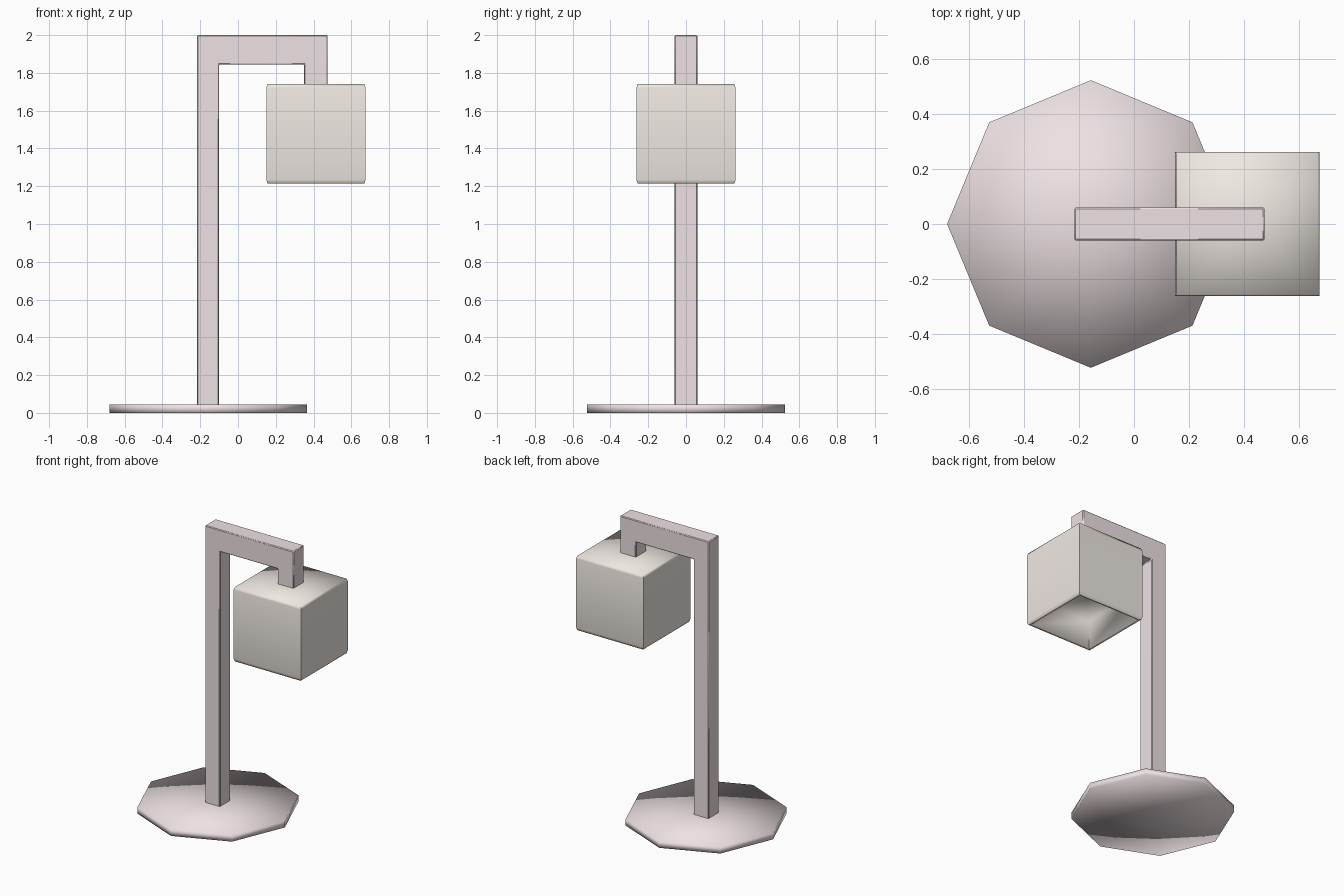
import bpy, bmesh
from math import cos, sin, tau, sqrt, radians

if "Cube" in bpy.data.objects:
    bpy.data.objects.remove(bpy.data.objects["Cube"])


def material(name, rgb):
    m = bpy.data.materials.new(name)
    m.diffuse_color = (*rgb, 1)
    m.use_nodes = True
    m.node_tree.nodes["Principled BSDF"].inputs["Base Color"].default_value = m.diffuse_color
    return m


PINK = material("dusty_pink", (0.86, 0.76, 0.77))
CREAM = material("warm_cream", (0.86, 0.81, 0.76))


def finish(bm, name, mat, location=(0, 0, 0)):
    bmesh.ops.recalc_face_normals(bm, faces=bm.faces)
    me = bpy.data.meshes.new(name)
    bm.to_mesh(me)
    bm.free()
    me.materials.append(mat)
    ob = bpy.data.objects.new(name, me)
    ob.location = location
    bpy.context.collection.objects.link(ob)
    return ob


def loft(name, mat, sides, turn, profile, location):
    """Loft n-sided rings given as (radius, z); fan caps close both ends."""
    bm = bmesh.new()
    rings = [[bm.verts.new((r * cos(turn + tau * i / sides),
                            r * sin(turn + tau * i / sides), z))
              for i in range(sides)] for r, z in profile]
    for a, b in zip(rings, rings[1:]):
        for i in range(sides):
            j = (i + 1) % sides
            bm.faces.new((a[i], a[j], b[j], b[i]))
            # keep the upright corners crisp
            bm.edges.get((a[i], b[i])).smooth = False
    for ring, (r, z) in ((rings[0], profile[0]), (rings[-1], profile[-1])):
        c = bm.verts.new((0, 0, z))
        for i in range(sides):
            bm.faces.new((ring[i], ring[(i + 1) % sides], c))
    for f in bm.faces:
        f.smooth = True
    return finish(bm, name, mat, location)


# Octagonal foot
loft("base", PINK, 8, 0, [(0.523, 0), (0.523, 0.045)], (-0.157, 0, 0))

# Square-section post, arm and drop in one bent bar
outline = [(-0.217, 0.04), (-0.1, 0.04), (-0.1, 1.845), (0.35, 1.845),
           (0.35, 1.735), (0.475, 1.735), (0.475, 2.0), (-0.217, 2.0)]
bm = bmesh.new()
face = bm.faces.new([bm.verts.new((x, -0.06, z)) for x, z in outline])
extruded = bmesh.ops.extrude_face_region(bm, geom=[face])
bmesh.ops.translate(bm, vec=(0, 0.12, 0),
                    verts=[v for v in extruded["geom"] if isinstance(v, bmesh.types.BMVert)])
arm = finish(bm, "post_and_arm", PINK)
bev = arm.modifiers.new("soft_edges", "BEVEL")
bev.width = 0.005
bev.segments = 1
bpy.context.view_layer.objects.active = arm
arm.select_set(True)
bpy.ops.object.shade_smooth_by_angle(angle=radians(50))

# Cube shade: inner ceiling, inner wall, rim, outer wall, top
d = sqrt(2)
loft("lamp_shade", CREAM, 4, tau / 8,
     [(0.23 * d, 1.41), (0.24 * d, 1.217), (0.257 * d, 1.215), (0.2625 * d, 1.235),
      (0.2625 * d, 1.72), (0.257 * d, 1.74)], (0.4125, 0, 0))
